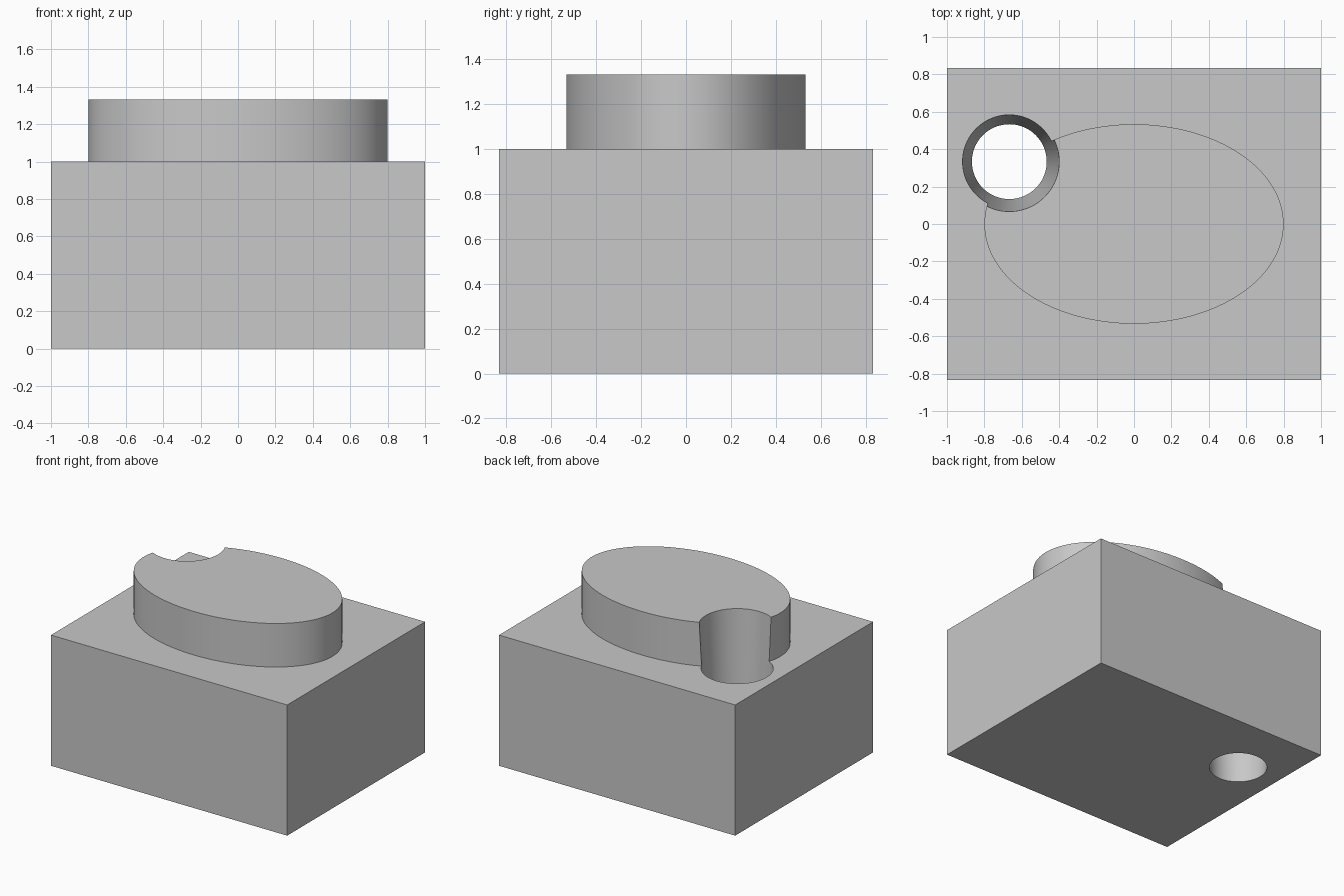
import bpy
import math

if "Cube" in bpy.data.objects:
    bpy.data.objects.remove(bpy.data.objects["Cube"])

grey = bpy.data.materials.new("light_grey")
grey.diffuse_color = (0.58, 0.58, 0.58, 1)
grey.use_nodes = True
grey.node_tree.nodes["Principled BSDF"].inputs["Base Color"].default_value = grey.diffuse_color


def finish(name):
    ob = bpy.context.object
    ob.name = name
    bpy.ops.object.transform_apply(location=True, rotation=True, scale=True)
    ob.data.materials.append(grey)
    return ob


def boolean(target, tool, operation):
    mod = target.modifiers.new(operation.lower(), 'BOOLEAN')
    mod.operation = operation
    mod.solver = 'EXACT'
    mod.object = tool
    bpy.context.view_layer.objects.active = target
    bpy.ops.object.modifier_apply(modifier=mod.name)
    bpy.data.objects.remove(tool)


# Rectangular base block
bpy.ops.mesh.primitive_cube_add(size=1, location=(0, 0, 0.5))
bpy.context.object.scale = (2, 5 / 3, 1)
block = finish("block")

# Elliptical raised boss, sunk into the block so the union is clean
bpy.ops.mesh.primitive_cylinder_add(vertices=128, radius=1, depth=1,
                                    location=(0, 0, 4 / 3 - 0.5))
bpy.context.object.scale = (0.8, 1.6 / 3, 1)
boss = finish("boss")
boolean(block, boss, 'UNION')

# Tapered through hole, wider at the top: radius = 0.2 + 0.05 z
z0, z1 = -0.1, 1.5
bpy.ops.mesh.primitive_cone_add(vertices=96, radius1=0.2 + 0.05 * z0,
                                radius2=0.2 + 0.05 * z1, depth=z1 - z0,
                                location=(-2 / 3, 1 / 3, (z0 + z1) / 2))
hole = finish("hole_cutter")
boolean(block, hole, 'DIFFERENCE')

# Smooth curved walls, sharp rims
bpy.ops.object.select_all(action='DESELECT')
block.select_set(True)
bpy.context.view_layer.objects.active = block
bpy.ops.object.shade_smooth_by_angle(angle=math.radians(30))
block.name = "block_with_boss_and_hole"
